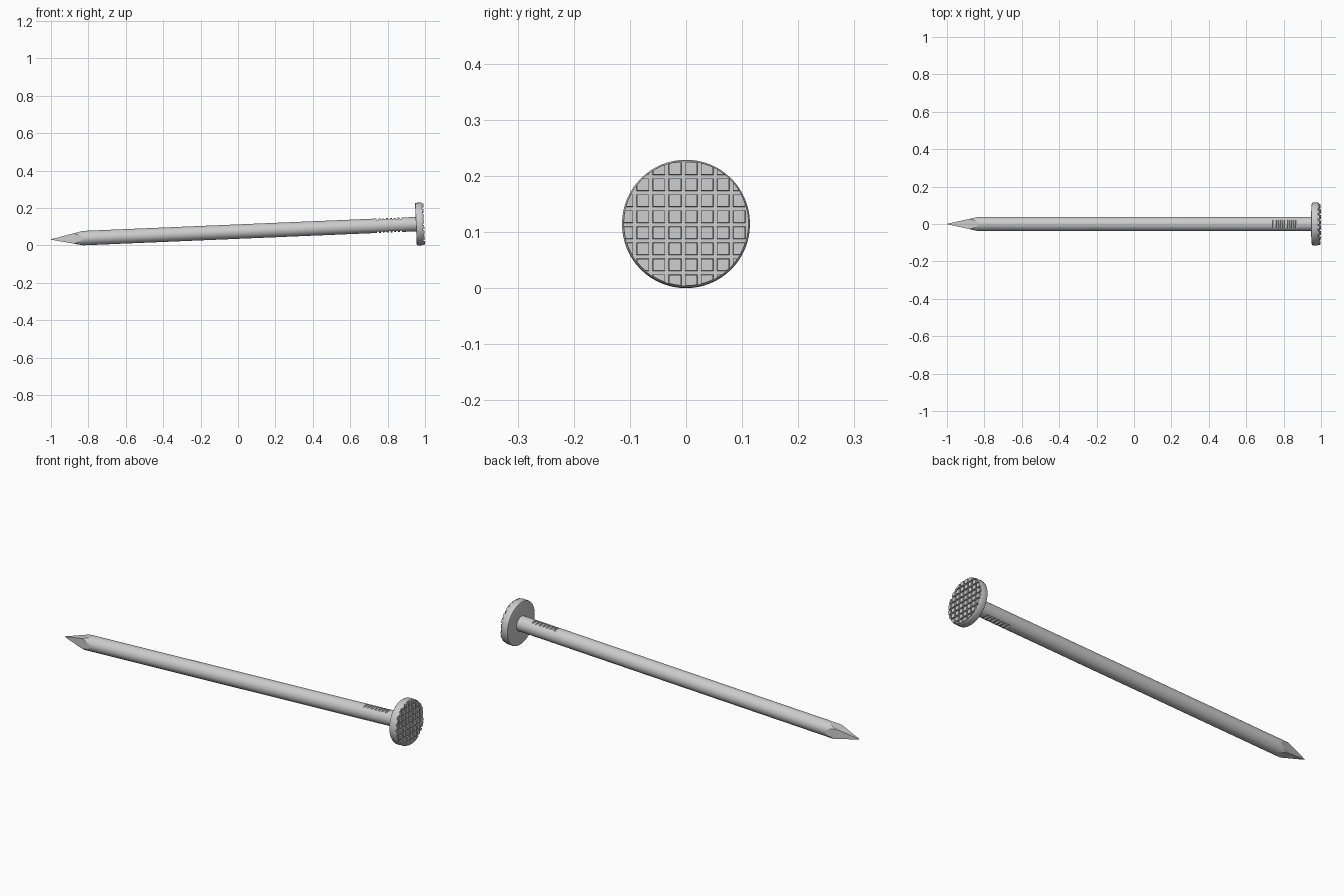
import bpy, bmesh, math
from mathutils import Vector

if "Cube" in bpy.data.objects:
    bpy.data.objects.remove(bpy.data.objects["Cube"])

SEG = 64
R = 0.0385          # shaft radius
TILT = 0.042        # the nail rests on its head rim


def loft(rings):
    """Closed tube along x from (x, radius, z limit) rings."""
    bm = bmesh.new()
    loops = []
    for x, r, lim in rings:
        loop = []
        for i in range(SEG):
            a = 2 * math.pi * i / SEG
            z = max(-lim, min(lim, r * math.sin(a)))
            loop.append(bm.verts.new((x, r * math.cos(a), z)))
        loops.append(loop)
    for a, b in zip(loops, loops[1:]):
        for i in range(SEG):
            j = (i + 1) % SEG
            bm.faces.new((a[i], a[j], b[j], b[i]))
    bm.faces.new(loops[0])
    bm.faces.new(loops[-1])
    bmesh.ops.recalc_face_normals(bm, faces=bm.faces[:])
    return bm


def finish(bm, name, angle):
    bmesh.ops.recalc_face_normals(bm, faces=bm.faces[:])
    mesh = bpy.data.meshes.new(name)
    bm.to_mesh(mesh)
    bm.free()
    ob = bpy.data.objects.new(name, mesh)
    bpy.context.collection.objects.link(ob)
    ob.rotation_euler = (0, -TILT, 0)
    ob.location = (0, 0, 0.0738)
    bpy.ops.object.select_all(action='DESELECT')
    ob.select_set(True)
    bpy.context.view_layer.objects.active = ob
    bpy.ops.object.shade_smooth_by_angle(angle=math.radians(angle))
    return ob


# Shaft with grip notches on top and bottom
rings = [(-1.0, R, 1)]
for k in range(7):
    x = 0.742 + 0.0205 * k
    rings += [(x, R, 1), (x + 0.002, R, 0.0315), (x + 0.010, R, 0.0315), (x + 0.012, R, 1)]
rings.append((0.957, R, 1))
shaft = loft(rings)

# Four-sided point: slice the shaft with sloping planes
slope = math.atan2(R - 0.001, 0.17)
for axis in (Vector((0, 1, 0)), Vector((0, -1, 0)), Vector((0, 0, 1)), Vector((0, 0, -1))):
    normal = axis * math.cos(slope) - Vector((1, 0, 0)) * math.sin(slope)
    cut = bmesh.ops.bisect_plane(
        shaft, geom=shaft.verts[:] + shaft.edges[:] + shaft.faces[:], dist=1e-6,
        plane_co=Vector((-1, 0, 0)) + axis * 0.001, plane_no=normal, clear_outer=True)
    edges = [g for g in cut['geom_cut'] if isinstance(g, bmesh.types.BMEdge)]
    bmesh.ops.holes_fill(shaft, edges=edges, sides=0)
finish(shaft, "shaft", 11)

# Round head with softened rim
FLOOR = 0.989
head = loft([(0.952, 0.109, 1), (0.9535, 0.1125, 1), (0.957, 0.114, 1),
             (0.984, 0.114, 1), (0.987, 0.1130, 1), (FLOOR, 0.1115, 1)])

# Waffle face: slice the front into cells, then raise the squares
PITCH, HALF = 0.0286, 0.0112
OFFSET = (0, 0.009, 0.012)


def front_faces():
    return [f for f in head.faces if all(v.co.x > FLOOR - 1e-5 for v in f.verts)]


for axis in (1, 2):
    for k in range(-5, 5):
        for side in (-HALF, HALF):
            co, no = Vector(), Vector()
            co[axis] = OFFSET[axis] + k * PITCH + side
            no[axis] = 1
            faces = front_faces()
            geom = (list({v for f in faces for v in f.verts})
                    + list({e for f in faces for e in f.edges}) + faces)
            bmesh.ops.bisect_plane(head, geom=geom, dist=1e-6, plane_co=co, plane_no=no)


def in_square(c):
    return all(abs((c[a] - OFFSET[a] + PITCH / 2) % PITCH - PITCH / 2) < HALF for a in (1, 2))


cells = [f for f in front_faces() if in_square(f.calc_center_median()) and f.calc_area() > 1e-6]
for f in bmesh.ops.extrude_discrete_faces(head, faces=cells)['faces']:
    mid = f.calc_center_median()
    for v in f.verts:
        v.co = mid + (v.co - mid) * 0.94
        v.co.x += 0.007
# close the cell walls between floor outline and raised tops
finish(head, "head", 30)
